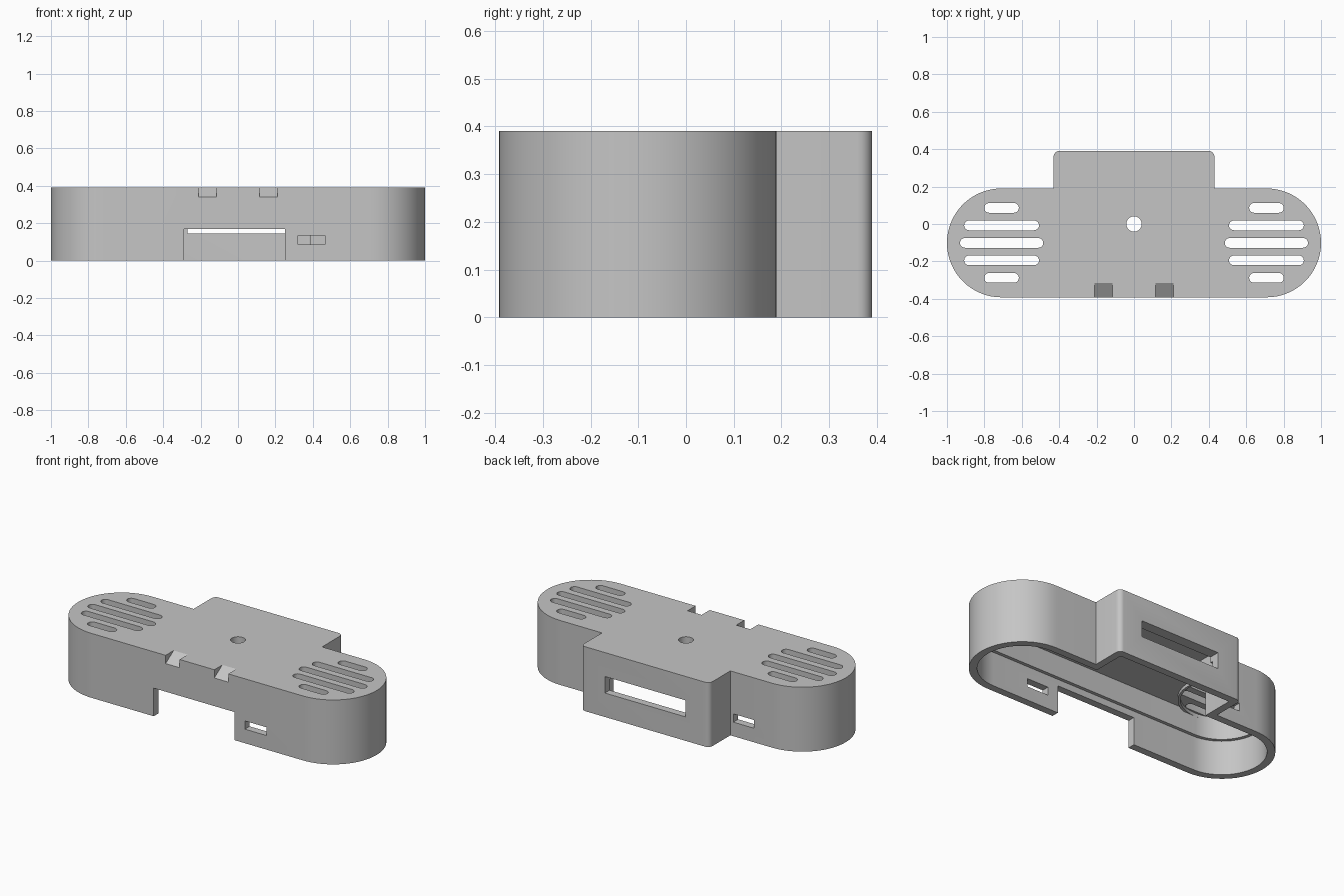
import bpy, bmesh
from math import pi, sin, cos, radians

H = 0.39            # overall height
FRONT, BACK = -0.392, 0.19
REAR = 0.39         # back of the rear block
R = (BACK - FRONT) / 2
CY = (BACK + FRONT) / 2
CX = 1 - R          # centre of each rounded end
BLOCK = 0.43        # half width of the rear block
WALL, ROOF = 0.045, 0.345

old = bpy.data.objects.get("Cube")
if old:
    bpy.data.objects.remove(old, do_unlink=True)

grey = bpy.data.materials.new("light grey plastic")
grey.use_nodes = True
colour = (0.56, 0.56, 0.56, 1)
grey.diffuse_color = colour
grey.node_tree.nodes["Principled BSDF"].inputs["Base Color"].default_value = colour


def arc(cx, cy, r, start, end, steps):
    angles = [radians(start + (end - start) * i / steps) for i in range(steps + 1)]
    return [(cx + r * cos(a), cy + r * sin(a)) for a in angles]


def outline(inset):
    """Counter-clockwise plan of the housing, shrunk by inset."""
    r, b, corner = R - inset, BLOCK - inset, max(0.03 - inset, 0.005)
    half = arc(CX, CY, r, -90, 90, 32)
    half.append((b, BACK - inset))
    half += arc(b - corner, REAR - inset - corner, corner, 0, 90, 6)
    return half + [(-x, y) for x, y in reversed(half)]


def pill(cx, cy, length, width):
    r, h = width / 2, (length - width) / 2
    return arc(cx + h, cy, r, -90, 90, 10) + arc(cx - h, cy, r, 90, 270, 10)


def rect(x0, x1, y0, y1):
    return [(x0, y0), (x1, y0), (x1, y1), (x0, y1)]


def solid(name, points, start, depth, along_x=False):
    """Extrude a plan along z, or a (y, z) profile along x."""
    bm = bmesh.new()
    place = (lambda p: (start, p[0], p[1])) if along_x else (lambda p: (p[0], p[1], start))
    face = bm.faces.new([bm.verts.new(place(p)) for p in points])
    new = bmesh.ops.extrude_face_region(bm, geom=[face])["geom"]
    move = (depth, 0, 0) if along_x else (0, 0, depth)
    bmesh.ops.translate(bm, vec=move, verts=[v for v in new if isinstance(v, bmesh.types.BMVert)])
    bmesh.ops.recalc_face_normals(bm, faces=bm.faces)
    mesh = bpy.data.meshes.new(name)
    bm.to_mesh(mesh)
    bm.free()
    mesh.materials.append(grey)
    obj = bpy.data.objects.new(name, mesh)
    bpy.context.collection.objects.link(obj)
    return obj


def activate(obj):
    bpy.ops.object.select_all(action="DESELECT")
    obj.select_set(True)
    bpy.context.view_layer.objects.active = obj


def cut(target, cutter):
    cutter.hide_render = True
    mod = target.modifiers.new("cut", "BOOLEAN")
    mod.operation, mod.solver, mod.object = "DIFFERENCE", "EXACT", cutter
    activate(target)
    bpy.ops.object.modifier_apply(modifier=mod.name)
    bpy.data.objects.remove(cutter, do_unlink=True)


def finish(obj):
    activate(obj)
    bpy.ops.object.shade_smooth_by_angle(angle=radians(30))


# Hollow housing, open below, with a small ledge inside
housing = solid("housing", outline(0), 0, H)
cut(housing, solid("lower_cavity", outline(WALL), -0.1, 0.31))
cut(housing, solid("upper_cavity", outline(WALL + 0.02), 0.15, ROOF - 0.15))

# Front notch, rear window and the two port slots
cut(housing, solid("front_notch", rect(-0.29, 0.25, -0.5, -0.25), -0.1, 0.27))
cut(housing, solid("rear_window", rect(-0.27, 0.27, 0.28, 0.5), 0.145, 0.1))
cut(housing, solid("front_port", rect(0.32, 0.465, -0.5, -0.3), 0.085, 0.05))
cut(housing, solid("rear_port", rect(-0.59, -0.45, 0.1, 0.3), 0.085, 0.05))

# Speaker vents, the round top hole and the sloping top notches
for side in (-1, 1):
    for row, length in ((-2, 0.185), (-1, 0.4), (0, 0.445), (1, 0.4), (2, 0.185)):
        vent = pill(side * 0.708, CY + row * 0.0935, length, 0.052)
        cut(housing, solid("vent", vent, 0.3, 0.2))
    ramp = [(-0.315, H), (FRONT, 0.34), (-0.45, 0.34), (-0.45, 0.45), (-0.315, 0.45)]
    cut(housing, solid("ramp_notch", ramp, side * 0.163 - 0.047, 0.094, along_x=True))
cut(housing, solid("top_hole", arc(0, 0, 0.041, 0, 350, 35), 0.3, 0.2))
finish(housing)

# Low rings under the roof around the vents
for label, side in (("left", 1), ("right", -1)):
    ring = solid(label + "_speaker_ring", arc(side * CX, CY, 0.24, 0, 354, 59), 0.325, 0.021)
    cut(ring, solid("ring_bore", arc(side * CX, CY, 0.226, 0, 354, 59), 0.2, 0.3))
    finish(ring)
